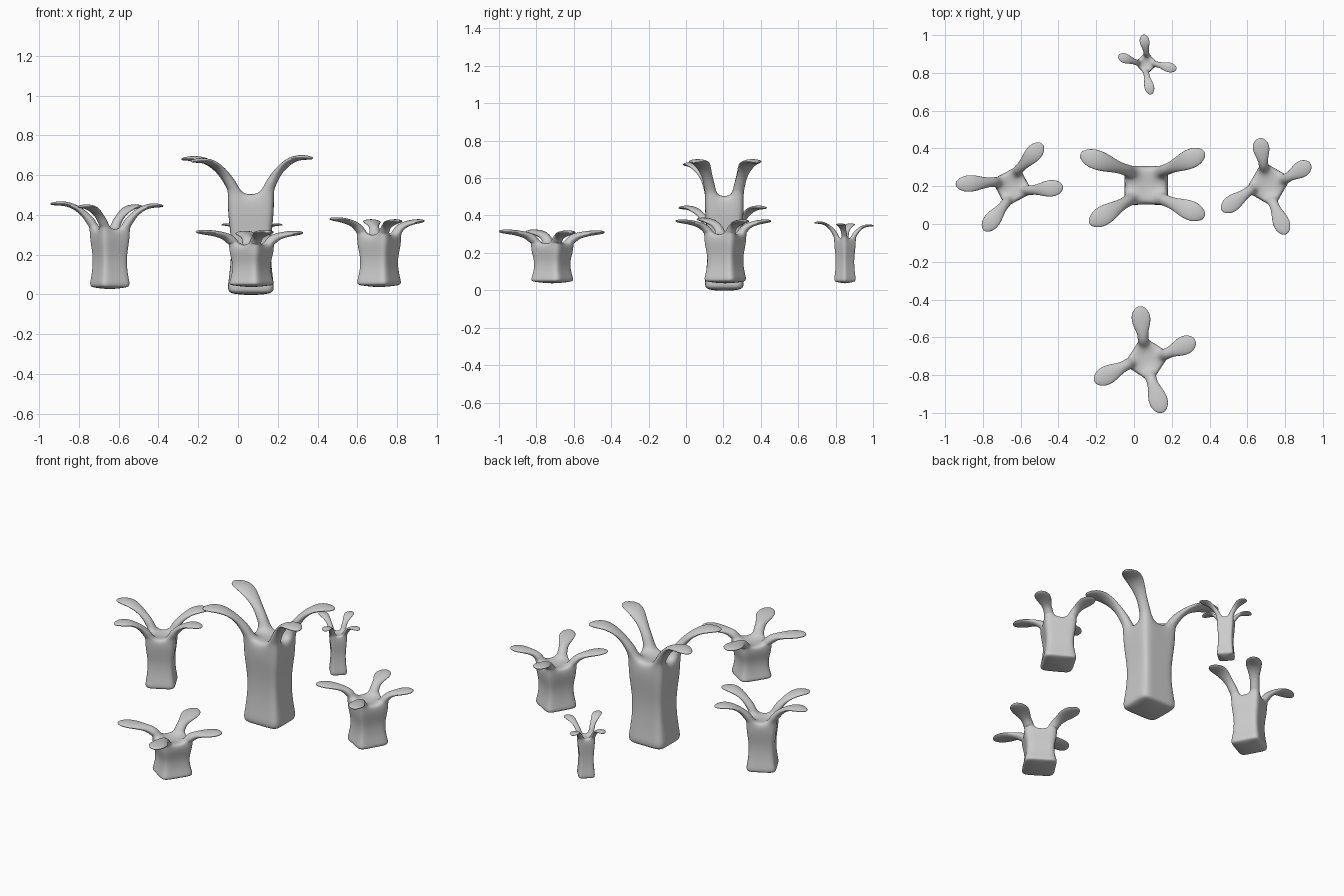
import bpy, bmesh
from math import radians, cos, sin
from mathutils import Vector, Matrix

if "Cube" in bpy.data.objects:
    bpy.data.objects.remove(bpy.data.objects["Cube"])

# trunk profile: (height fraction, width factor)
PROFILE = [(0, .9), (.035, 1.0), (.085, 1.0), (.12, .98), (.32, .87), (.55, .86), (.78, 1.0), (1, 1.02)]
# leaf sections: (outward fraction, width factor, thickness factor)
LEAF = [(.07, .62, .62), (.22, .56, .46), (.40, .80, .36), (.60, 1.05, .32),
        (.80, 1.0, .28), (.94, .62, .2), (1.0, .2, .1)]
ARCHED = [.25, .58, .84, 1.0, 1.03, 1.01, 1.0]
FLAT = [.30, .62, .80, .92, .98, 1.0, 1.0]


def palm(name, centre, base, top, hx, hy, yaw, leaf_w, tips, rise):
    cx, cy = centre
    bm = bmesh.new()
    rot = Matrix.Rotation(radians(yaw), 3, 'Z')

    def point(u, v, z, k):
        p = rot @ Vector((u * hx * k, v * hy * k, 0))
        return bm.verts.new((cx + p.x, cy + p.y, z))

    # trunk cage: square rings with three segments a side
    g = [-1, -.36, .36, 1]
    edge = [(i, 0) for i in range(3)] + [(3, i) for i in range(3)] + \
           [(3 - i, 3) for i in range(3)] + [(0, 3 - i) for i in range(3)]
    rings = []
    for f, k in PROFILE:
        z = base + (top - base) * f
        rings.append({ij: point(g[ij[0]], g[ij[1]], z, k) for ij in edge})
    for a, b in zip(rings, rings[1:]):
        for p, q in zip(edge, edge[1:] + edge[:1]):
            bm.faces.new((a[p], a[q], b[q], b[p]))
    for ring, k, dz in ((rings[0], .9, -.008), (rings[-1], 1.0, -.012)):
        for i in (1, 2):
            for j in (1, 2):
                z = ring[(0, 0)].co.z + dz
                ring[(i, j)] = point(g[i], g[j], z, k)
    lo, hi = rings[0], rings[-1]
    for i in range(3):
        for j in range(3):
            q = [(i, j), (i + 1, j), (i + 1, j + 1), (i, j + 1)]
            bm.faces.new([lo[n] for n in reversed(q)])
            if i == 1 or j == 1:
                bm.faces.new([hi[n] for n in q])

    # leaves grow out of the four corner faces
    corners = {(0, 0): [(0, 0), (1, 0), (1, 1), (0, 1)],
               (3, 0): [(3, 0), (3, 1), (2, 1), (2, 0)],
               (3, 3): [(3, 3), (2, 3), (2, 2), (3, 2)],
               (0, 3): [(0, 3), (0, 2), (1, 2), (1, 3)]}
    free = [Vector(t) for t in tips]
    for corner, keys in corners.items():
        prev = [hi[n] for n in keys]
        start = sum((v.co for v in prev), Vector()) / 4
        d = start - Vector((cx, cy, start.z))
        tip = max(free, key=lambda t: (Vector((t.x - cx, t.y - cy))).normalized().dot(d.xy.normalized()))
        free.remove(tip)
        out = Vector((tip.x - start.x, tip.y - start.y, 0))
        side = Vector((0, 0, 1)).cross(out).normalized()
        pts = [start + out * s[0] + Vector((0, 0, (tip.z - start.z) * r)) for s, r in zip(LEAF, rise)]
        for n, (_, w, t) in enumerate(LEAF):
            ahead = pts[min(n + 1, len(pts) - 1)] - (pts[n - 1] if n else start)
            up = ahead.cross(side).normalized()
            a, b = side * leaf_w * w * 1.45, up * leaf_w * t * 1.3
            # outer/underside, side, inner/top, side
            ring = [bm.verts.new(pts[n] + o) for o in (-b, a, b, -a)]
            for m in range(4):
                bm.faces.new((prev[m], prev[(m + 1) % 4], ring[(m + 1) % 4], ring[m]))
            prev = ring
        bm.faces.new(prev)
    bmesh.ops.recalc_face_normals(bm, faces=bm.faces)
    for f in bm.faces:
        f.smooth = True
    me = bpy.data.meshes.new(name)
    bm.to_mesh(me)
    bm.free()
    ob = bpy.data.objects.new(name, me)
    bpy.context.collection.objects.link(ob)
    sub = ob.modifiers.new("smooth", 'SUBSURF')
    sub.levels = sub.render_levels = 3


palm("centre_plant", (.065, .205), 0.005, .51, .115, .103, 0, .052,
     [(-.285, .37, .68), (.375, .38, .685), (-.235, 0, .67), (.375, .04, .685)], ARCHED)
palm("left_plant", (-.645, .2), .035, .335, .081, .081, 28, .044,
     [(-.945, .21, .455), (-.485, .425, .44), (-.375, .195, .445), (-.795, -.035, .44)], ARCHED)
palm("right_plant", (.71, .21), .045, .305, .091, .088, 60, .044,
     [(.665, .455, .37), (.935, .32, .37), (.805, -.055, .37), (.465, .07, .38)], FLAT)
palm("front_plant", (.068, -.715), .045, .255, .091, .088, 57, .05,
     [(.03, -.435, .31), (.325, -.615, .31), (.15, -1.0, .315), (-.21, -.835, .315)], FLAT)
palm("back_plant", (.065, .85), .045, .285, .045, .045, -48, .026,
     [(.05, 1.003, .345), (.225, .82, .35), (.09, .685, .36), (-.083, .89, .35)], ARCHED)
